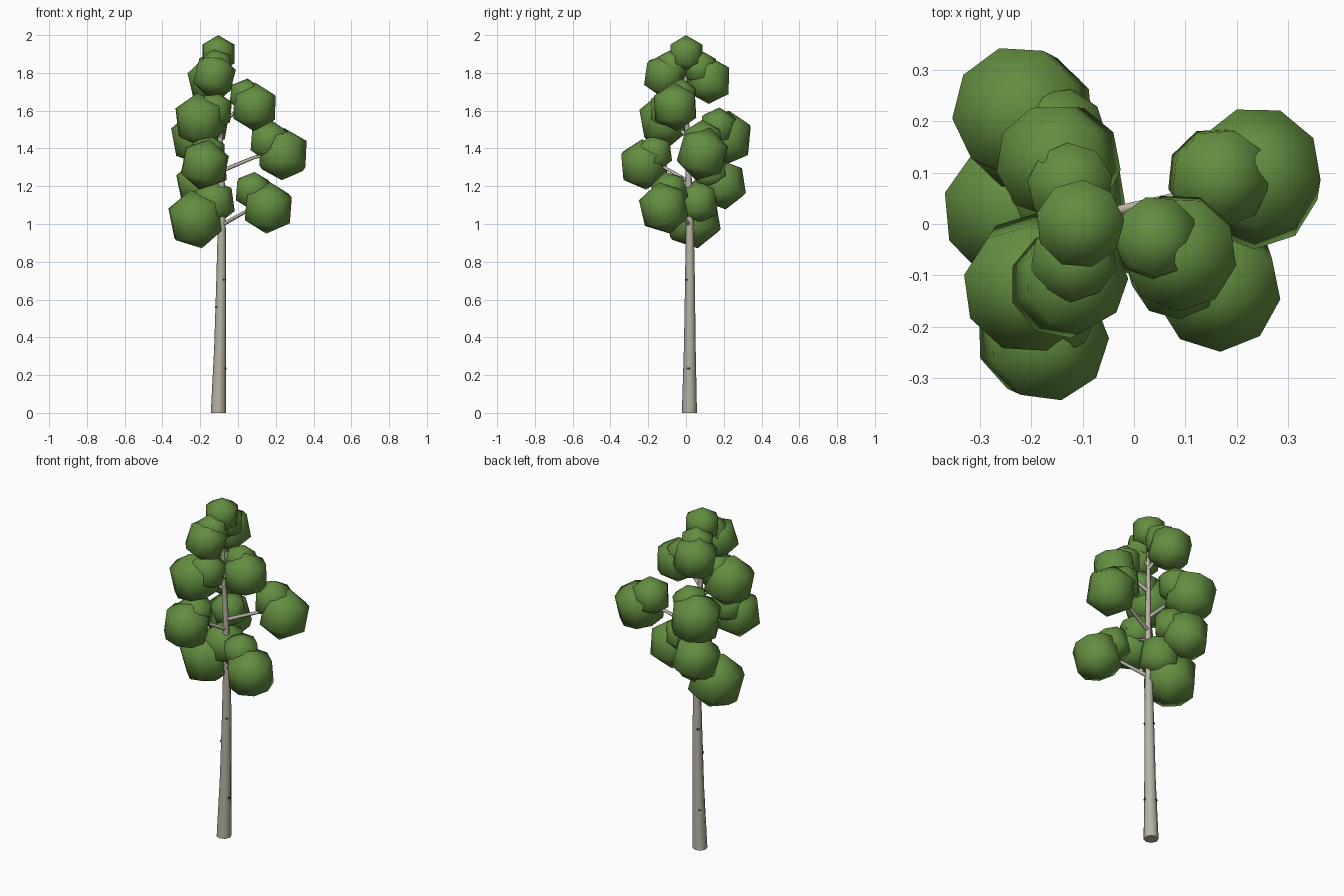
import bpy, math, random
from mathutils import Vector

if "Cube" in bpy.data.objects:
    bpy.data.objects.remove(bpy.data.objects["Cube"])

random.seed(4)


def material(name, rgb):
    m = bpy.data.materials.new(name)
    m.diffuse_color = (*rgb, 1)
    m.use_nodes = True
    m.node_tree.nodes["Principled BSDF"].inputs["Base Color"].default_value = m.diffuse_color
    return m


BARK = material("pale_bark", (0.48, 0.45, 0.37))
KNOT = material("dark_knot", (0.05, 0.045, 0.04))
LEAF = material("leaf_green", (0.125, 0.27, 0.052))


def tube(name, path, sides, mat):
    """Tapered tube through (x, y, z, radius) points, with closed ends."""
    pts = [Vector(p[:3]) for p in path]
    verts, faces = [], []
    for i, p in enumerate(path):
        d = (pts[min(i + 1, len(pts) - 1)] - pts[max(i - 1, 0)]).normalized()
        if i == 0 and pts[0].z == 0:
            d = Vector((0, 0, 1))          # keep the foot flat on the ground
        q = Vector((0, 0, 1)).rotation_difference(d)
        for k in range(sides):
            a = 2 * math.pi * k / sides
            verts.append(pts[i] + q @ Vector((math.cos(a), math.sin(a), 0)) * p[3])
    for i in range(len(path) - 1):
        for k in range(sides):
            a, b = i * sides + k, i * sides + (k + 1) % sides
            faces.append((a, b, b + sides, a + sides))
    faces.append(tuple(reversed(range(sides))))
    faces.append(tuple(range(len(verts) - sides, len(verts))))
    me = bpy.data.meshes.new(name)
    me.from_pydata(verts, [], faces)
    me.materials.append(mat)
    for f in me.polygons:
        f.use_smooth = len(f.vertices) == 4
    ob = bpy.data.objects.new(name, me)
    bpy.context.collection.objects.link(ob)
    return ob


def blob(name, x, y, z, r, tilt=0.25):
    """Leaf clump: a very coarse sphere with only two rings between its poles."""
    rot = (random.uniform(-tilt, tilt), random.uniform(-tilt, tilt), random.uniform(0, 6.28))
    bpy.ops.mesh.primitive_uv_sphere_add(segments=9, ring_count=3, radius=r * 1.12,
                                         location=(x, y, z), rotation=rot)
    ob = bpy.context.object
    ob.name = name
    ob.data.materials.append(LEAF)
    bpy.ops.object.shade_smooth()


# Trunk
TRUNK = [(-0.104, 0.018, 0, 0.04), (-0.095, 0.02, 0.35, 0.031), (-0.089, 0.021, 0.7, 0.026),
         (-0.086, 0.02, 1.0, 0.021), (-0.088, 0.012, 1.3, 0.016),
         (-0.097, 0.003, 1.55, 0.013), (-0.1, 0.0, 1.79, 0.009)]
tube("trunk", TRUNK, 8, BARK)


def trunk_at(z):
    for a, b in zip(TRUNK, TRUNK[1:]):
        if a[2] <= z <= b[2]:
            return Vector(a).lerp(Vector(b), (z - a[2]) / (b[2] - a[2]))


# Dark knots on the bark
for i, (z, deg) in enumerate([(0.235, -12), (0.235, 130), (0.56, 205), (0.705, 310),
                              (0.705, 130)]):
    t = trunk_at(z)
    a = math.radians(deg)
    bpy.ops.mesh.primitive_cube_add(size=1, rotation=(0, 0, a), location=(
        t.x + math.cos(a) * t.w * 0.96, t.y + math.sin(a) * t.w * 0.96, z))
    ob = bpy.context.object
    ob.name = f"bark_knot_{i + 1}"
    ob.scale = (0.008, 0.016, 0.008)
    ob.data.materials.append(KNOT)

# Crown: each branch carries a large outer clump and a smaller inner one
BRANCHES = [
    ((0.16, -0.115, 1.085, 0.125), (0.08, -0.085, 1.175, 0.093)),
    ((-0.222, 0.035, 1.025, 0.142), (-0.13, 0.06, 1.115, 0.11)),
    ((-0.2, 0.19, 1.21, 0.122), (-0.15, 0.13, 1.28, 0.092)),
    ((-0.178, -0.222, 1.315, 0.122), (-0.16, -0.165, 1.375, 0.09)),
    ((0.238, 0.09, 1.37, 0.128), (0.165, 0.09, 1.44, 0.1)),
    ((-0.215, 0.213, 1.455, 0.132), (-0.15, 0.17, 1.515, 0.093)),
    ((-0.2, -0.115, 1.55, 0.13), (-0.13, -0.1, 1.6, 0.096)),
    ((0.088, -0.055, 1.62, 0.115), (0.04, -0.03, 1.68, 0.082)),
    ((-0.147, 0.122, 1.76, 0.114), (-0.125, 0.075, 1.825, 0.086)),
    ((-0.127, -0.112, 1.785, 0.107), (-0.115, -0.073, 1.835, 0.083)),
]
for i, (outer, inner) in enumerate(BRANCHES):
    start = trunk_at(outer[2] - 0.09)
    end = Vector(outer[:3])
    bend = start.to_3d().lerp(end, 0.55)
    bend.z = outer[2] - 0.015
    tube(f"branch_{i + 1}", [(*start[:3], 0.011), (*bend, 0.009), (*end, 0.005)], 6, BARK)
    blob(f"outer_leaves_{i + 1}", *outer)
    blob(f"inner_leaves_{i + 1}", *inner)

# Tip clump
blob("top_leaves", -0.105, 0, 1.9, 0.089, tilt=0)
